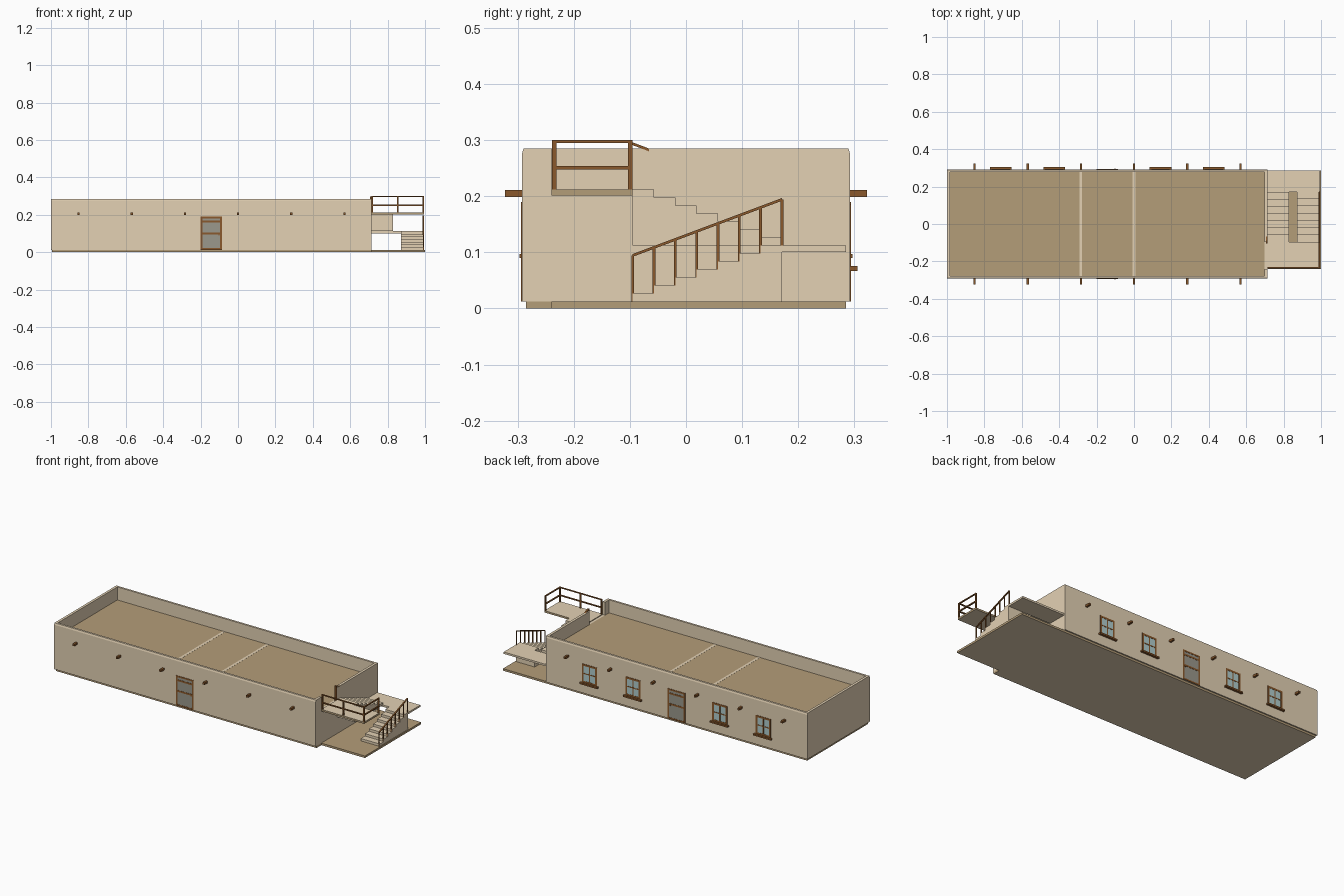
import bpy, bmesh, math
from mathutils import Matrix, Vector

if "Cube" in bpy.data.objects:
    bpy.data.objects.remove(bpy.data.objects["Cube"])


def material(name, hexcode):
    m = bpy.data.materials.new(name)
    lin = lambda c: c / 12.92 if c <= 0.04045 else ((c + 0.055) / 1.055) ** 2.4
    m.diffuse_color = [lin(int(hexcode[i:i + 2], 16) / 255) for i in (0, 2, 4)] + [1]
    m.use_nodes = True
    m.node_tree.nodes["Principled BSDF"].inputs["Base Color"].default_value = m.diffuse_color
    return m


ADOBE = material("adobe plaster", "e3d1b4")
EARTH = material("packed earth", "b49d79")
WOOD = material("brown wood", "8a592c")
GLASS = material("window glass", "b0cdcd")
PANEL = material("grey door panel", "9b988c")


def finish(name, bm, *mats):
    bmesh.ops.recalc_face_normals(bm, faces=bm.faces)
    me = bpy.data.meshes.new(name)
    bm.to_mesh(me)
    bm.free()
    for m in mats:
        me.materials.append(m)
    ob = bpy.data.objects.new(name, me)
    bpy.context.collection.objects.link(ob)
    return ob


def add_box(bm, x0, x1, y0, y1, z0, z1):
    mat = Matrix.Translation(((x0 + x1) / 2, (y0 + y1) / 2, (z0 + z1) / 2)) @ \
        Matrix.Diagonal((x1 - x0, y1 - y0, z1 - z0, 1))
    bmesh.ops.create_cube(bm, size=1, matrix=mat)


def boxes(name, mat, *dims):
    bm = bmesh.new()
    for d in dims:
        add_box(bm, *d)
    return finish(name, bm, mat)


def prism(name, mat, profile, x0, x1):
    """Extrude a (y, z) outline along x."""
    bm = bmesh.new()
    f = bm.faces.new([bm.verts.new((x0, y, z)) for y, z in profile])
    ext = bmesh.ops.extrude_face_region(bm, geom=[f])
    bmesh.ops.translate(bm, vec=(x1 - x0, 0, 0),
                        verts=[v for v in ext["geom"] if isinstance(v, bmesh.types.BMVert)])
    return finish(name, bm, mat)


def recolour(ob, mat, rule):
    """Give a second material to the faces whose normal fits the rule."""
    ob.data.materials.append(mat)
    for p in ob.data.polygons:
        p.material_index = 1 if rule(p.normal) else 0


# main dimensions
XL, XR, YW, T = -1.0, 0.714, 0.2925, 0.015
FLOOR, ROOF, TOP = 0.012, 0.208, 0.285
MID, UP = 0.112, 0.212            # landing heights
Y0, Y1, YF = -0.095, 0.171, -0.24  # stair run and landing front

# ground slabs, plaster colour underneath
for slab in (boxes("house_base", EARTH, (XL + 0.006, XR, -0.285, 0.285, 0, FLOOR)),
             boxes("stair_base", EARTH, (XR, 1, YF, 0.285, 0, FLOOR))):
    recolour(slab, ADOBE, lambda n: n.z < -0.5)

# long walls with slightly eased top edges
for s, name in ((-1, "front_wall"), (1, "back_wall")):
    prism(name, ADOBE, [(s * y, z) for y, z in
                        ((YW, FLOOR), (YW, 0.275), (YW - 0.003, TOP),
                         (YW - T, TOP), (YW - T, FLOOR))], XL, XR)

# end walls, the right one notched where the landing meets the roof
boxes("left_wall", ADOBE, (XL, XL + T, -YW + T, YW - T, FLOOR, TOP))
prism("right_wall", ADOBE,
      [(-YW + T, FLOOR), (YW - T, FLOOR), (YW - T, TOP), (Y0, TOP),
       (Y0, ROOF), (YF, ROOF), (YF, TOP), (-YW + T, TOP)], XR - T, XR)

# flat roof and the inner walls whose tops show in it
boxes("roof", EARTH, (XL + T, XR - T, -YW + T, YW - T, ROOF - 0.012, ROOF))
boxes("inner_walls", ADOBE,
      *[(x - 0.0075, x + 0.0075, -YW + T, YW - T, FLOOR, ROOF + 0.0006) for x in (-0.285, 0)])

# roof beam ends
for i in range(6):
    x = -0.853 + i * 0.2845
    boxes("roof_beam", WOOD, *[(x - 0.006, x + 0.006, min(s * 0.28, s * 0.323),
                                max(s * 0.28, s * 0.323), 0.199, 0.211) for s in (-1, 1)])


def frame(name, side, x0, x1, z0, z1, w, bars, depth=0.002):
    """Border plus inner bars standing a little proud of the wall."""
    a, b = sorted((side * (YW - 0.002), side * (YW + depth)))
    parts = [(x0, x0 + w, a, b, z0, z1), (x1 - w, x1, a, b, z0, z1),
             (x0 + w, x1 - w, a, b, z1 - w, z1), (x0 + w, x1 - w, a, b, z0, z0 + w)]
    for bx0, bx1, bz0, bz1 in bars:
        parts.append((bx0, bx1, a, b, bz0, bz1))
    boxes(name, WOOD, *parts)


def pane(name, mat, side, x0, x1, z0, z1):
    a, b = sorted((side * (YW - 0.003), side * (YW + 0.0008)))
    boxes(name, mat, (x0, x1, a, b, z0, z1))


# front and back doors
for side, label in ((-1, "front"), (1, "back")):
    x0, x1 = -0.2, -0.086
    pane(label + "_door_panels", PANEL, side, x0 + 0.002, x1 - 0.002, FLOOR, 0.188)
    frame(label + "_door_frame", side, x0, x1, FLOOR, 0.19, 0.009,
          [(x0 + 0.009, x1 - 0.009, z - 0.005, z + 0.005) for z in (0.1, 0.163)])
    a, b = sorted((side * YW, side * (YW + 0.004)))
    boxes(label + "_door_handle", WOOD, (x1 - 0.018, x1 - 0.012, a, b, 0.09, 0.097))

# back windows with sills
for x in (-0.712, -0.427, 0.142, 0.427):
    pane("window_glass", GLASS, 1, x - 0.046, x + 0.046, 0.077, 0.183)
    frame("window_frame", 1, x - 0.049, x + 0.049, 0.075, 0.186, 0.011,
          [(x - 0.0035, x + 0.0035, 0.086, 0.175), (x - 0.038, x + 0.038, 0.127, 0.133)])
    boxes("window_sill", WOOD, (x - 0.058, x + 0.058, YW - 0.002, 0.306, 0.067, 0.076))

# stair flights
STEPS = 7
run, rise = (Y1 - Y0) / STEPS, (MID - FLOOR) / STEPS


def flight(name, x0, x1, y_start, direction, z_start):
    pts = [(y_start, z_start)]
    for i in range(STEPS):
        z = z_start + (i + 1) * rise
        pts += [(y_start + direction * i * run, z), (y_start + direction * (i + 1) * run, z)]
    pts.append((y_start + direction * STEPS * run, z_start))
    prism(name, ADOBE, pts, x0, x1)


flight("lower_stairs", 0.872, 0.995, Y0, 1, FLOOR)
flight("upper_stairs", XR, 0.83, Y1, -1, MID)
boxes("middle_landing", ADOBE, (XR, 0.995, Y1, 0.285, MID - 0.011, MID))

# top landing: plaster above and below, earth colour round the rim
landing = boxes("top_landing", ADOBE, (XR, 0.995, YF, Y0, 0.201, UP))
recolour(landing, EARTH, lambda n: abs(n.z) < 0.5)

# top landing railing
xr, yf, r = 0.991, YF + 0.005, 0.004
posts = [(XR + r, yf), (0.855, yf), (xr, yf), (xr, Y0 - r), (XR - r, Y0 - r)]
boxes("landing_posts", WOOD, *[(x - r, x + r, y - r, y + r, UP - 0.004, 0.298) for x, y in posts])
rails = []
for z0, z1 in ((0.248, 0.254), (0.295, 0.3)):
    rails += [(XR, xr + r, yf - r, yf + r, z0, z1), (xr - r, xr + r, yf + r, Y0, z0, z1)]
boxes("landing_rails", WOOD, *rails)

# lower stair railing, one post for each step
hz = lambda y: 0.094 + (y - Y0) * 0.375
boxes("stair_posts", WOOD,
      *[(xr - 0.0025, xr + 0.0025, y - 0.0025, y + 0.0025, FLOOR + min(i, STEPS) * rise, hz(y))
        for i, y in ((i, Y0 + i * run) for i in range(STEPS + 1))])
prism("stair_handrail", WOOD,
      [(Y0, hz(Y0) - 0.002), (Y1, hz(Y1) - 0.002), (Y1, hz(Y1) + 0.003), (Y0, hz(Y0) + 0.003)],
      xr - 0.004, xr + 0.004)

# short end of the upper handrail, sinking into the parapet
prism("upper_handrail", WOOD,
      [(Y0, 0.291), (-0.066, 0.28), (-0.066, 0.285), (Y0, 0.296)], XR - 0.009, XR + 0.001)
